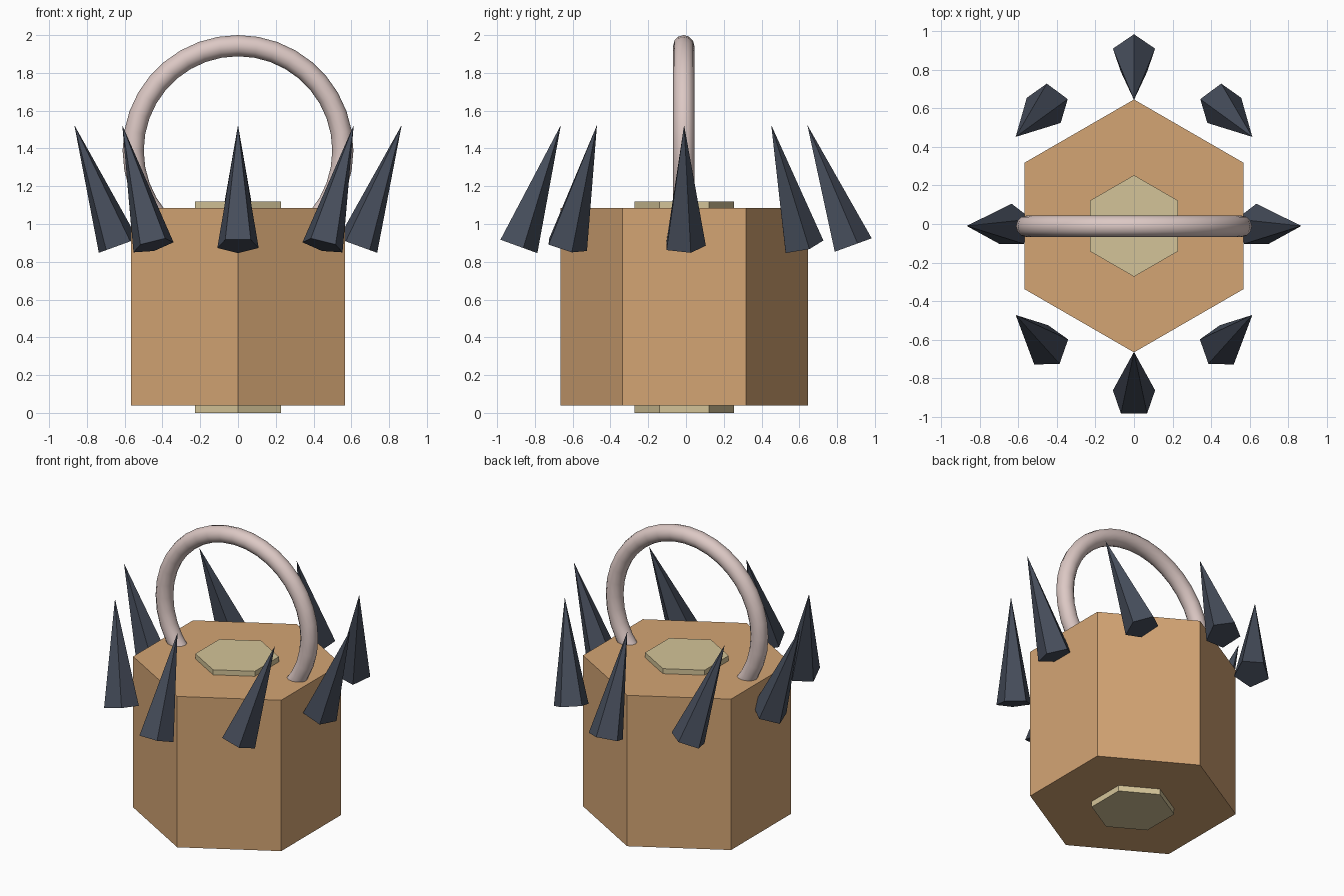
import bpy, bmesh
from math import sin, cos, pi, radians
from mathutils import Vector

cube = bpy.data.objects.get("Cube")
if cube:
    bpy.data.objects.remove(cube, do_unlink=True)

MID_Y = -0.01


def material(name, rgb):
    """Flat material from 0-255 sRGB values."""
    lin = [((c / 255 + 0.055) / 1.055) ** 2.4 for c in rgb] + [1]
    m = bpy.data.materials.new(name)
    m.use_nodes = True
    m.diffuse_color = lin
    bsdf = m.node_tree.nodes["Principled BSDF"]
    bsdf.inputs["Base Color"].default_value = lin
    bsdf.inputs["Roughness"].default_value = 0.7
    return m


def add_prism(name, sides, radius, height, mat, tip=False):
    """Prism or pyramid standing on its base, with one corner towards +y."""
    bm = bmesh.new()

    def ring(z):
        angles = [pi / 2 + 2 * pi * i / sides for i in range(sides)]
        return [bm.verts.new((radius * cos(a), radius * sin(a), z)) for a in angles]

    low = ring(0)
    bm.faces.new(low[::-1])
    if tip:
        top = [bm.verts.new((0, 0, height))]
    else:
        top = ring(height)
        bm.faces.new(top)
    for i in range(sides):
        j = (i + 1) % sides
        if tip:
            bm.faces.new((low[i], low[j], top[0]))
        else:
            bm.faces.new((low[i], low[j], top[j], top[i]))
    mesh = bpy.data.meshes.new(name)
    bm.to_mesh(mesh)
    bm.free()
    mesh.materials.append(mat)
    obj = bpy.data.objects.new(name, mesh)
    bpy.context.collection.objects.link(obj)
    return obj


tan = material("tan", (212, 165, 116))
cream = material("cream", (212, 196, 152))
pink = material("pale pink", (220, 200, 196))
slate = material("dark slate", (70, 77, 91))

# Hexagonal body, with a core that shows above and below it
body = add_prism("body", 6, 0.655, 1.045, tan)
body.location = (0, MID_Y, 0.04)
core = add_prism("core", 6, 0.263, 1.12, cream)
core.location = (0, MID_Y, 0)

# Round handle sunk into the top of the body
bpy.ops.mesh.primitive_torus_add(
    major_segments=36, minor_segments=12, major_radius=0.555, minor_radius=0.056,
    location=(0, MID_Y - 0.002, 1.389), rotation=(pi / 2, 0, 0))
handle = bpy.context.object
handle.name = "handle"
handle.data.materials.append(pink)
bpy.ops.object.shade_smooth_by_angle(angle=radians(40))

# Oval of eight tilted five-sided spikes
TILT = radians(20)
for i in range(8):
    a = i * pi / 4
    spike = add_prism(f"spike_{i + 1}", 5, 0.115, 0.68, slate, tip=True)
    spike.location = (0.634 * cos(a), 0.885 * sin(a) + MID_Y, 0.885)
    axis = Vector((sin(TILT) * cos(a), -sin(TILT) * sin(a), cos(TILT)))
    spike.rotation_mode = 'QUATERNION'
    spike.rotation_quaternion = Vector((0, 0, 1)).rotation_difference(axis)
